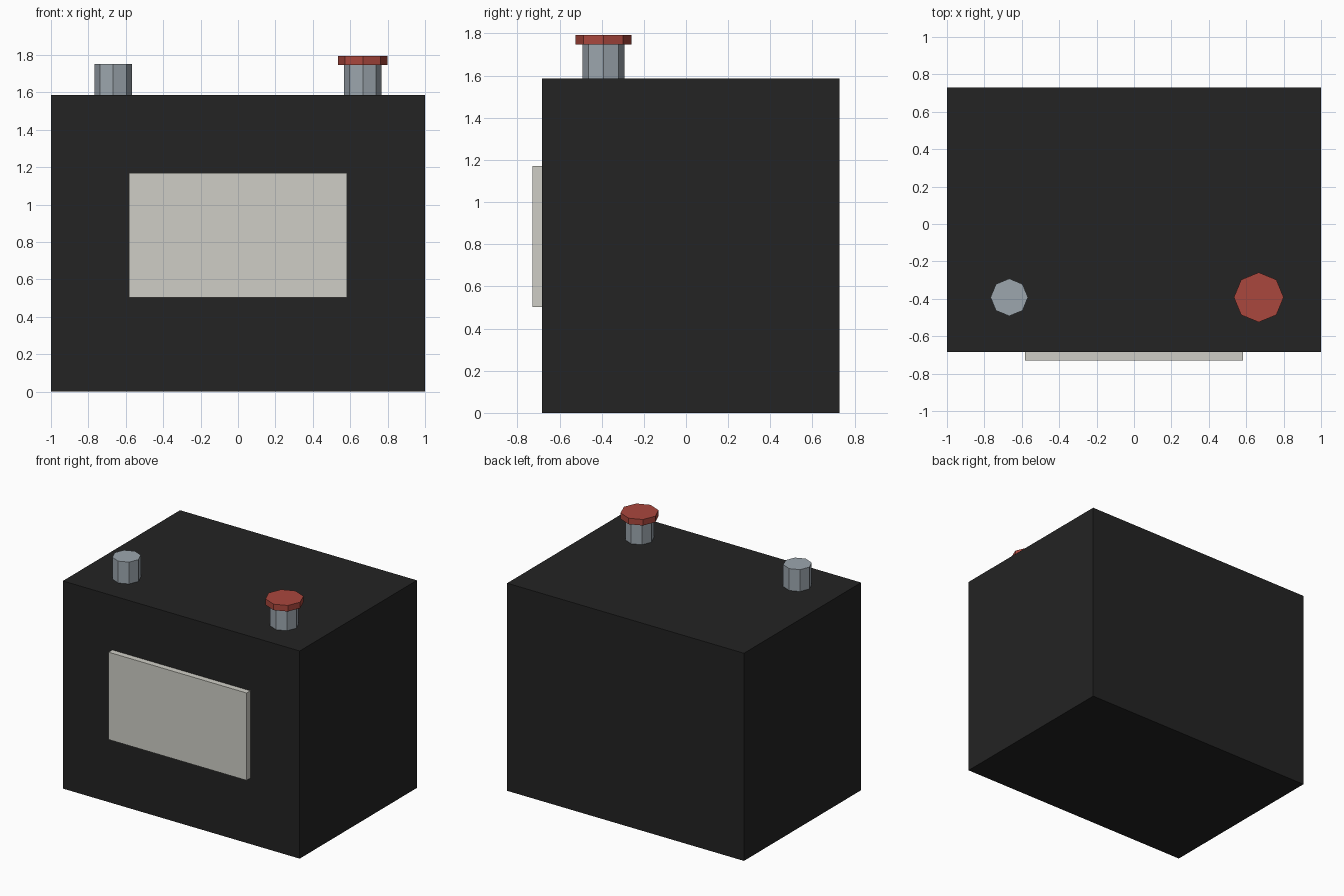
import bpy

if "Cube" in bpy.data.objects:
    bpy.data.objects.remove(bpy.data.objects["Cube"])


def material(name, rgb):
    """Flat material from 0-255 sRGB values."""
    def lin(c):
        c /= 255
        return c / 12.92 if c <= 0.04045 else ((c + 0.055) / 1.055) ** 2.4
    m = bpy.data.materials.new(name)
    m.diffuse_color = (*[lin(c) for c in rgb], 1)
    m.use_nodes = True
    m.node_tree.nodes["Principled BSDF"].inputs["Base Color"].default_value = m.diffuse_color
    return m


def box(name, lo, hi, mat):
    bpy.ops.mesh.primitive_cube_add(size=1, location=[(a + b) / 2 for a, b in zip(lo, hi)])
    ob = bpy.context.object
    ob.name = name
    ob.scale = [b - a for a, b in zip(lo, hi)]
    bpy.ops.object.transform_apply(location=False, rotation=False, scale=True)
    ob.data.materials.append(mat)


def octagon(name, x, radius, z0, z1, mat):
    bpy.ops.mesh.primitive_cylinder_add(vertices=8, radius=radius, depth=z1 - z0,
                                        location=(x, -0.392, (z0 + z1) / 2))
    ob = bpy.context.object
    ob.name = name
    ob.data.materials.append(mat)


black = material("black plastic", (35, 35, 35))
cream = material("off white label", (207, 206, 198))
metal = material("grey metal", (156, 166, 174))
red = material("red plastic", (170, 71, 61))

# Battery case and raised label panel on the front
box("case", (-1, -0.684, 0), (1, 0.729, 1.585), black)
box("label_panel", (-0.583, -0.729, 0.503), (0.583, -0.67, 1.17), cream)

# Two terminal posts near the front edge
for side, x in (("left", -0.667), ("right", 0.667)):
    octagon(side + "_terminal_post", x, 0.1, 1.57, 1.752, metal)

# Red cap on the right terminal
octagon("terminal_cap", 0.667, 0.133, 1.747, 1.793, red)
